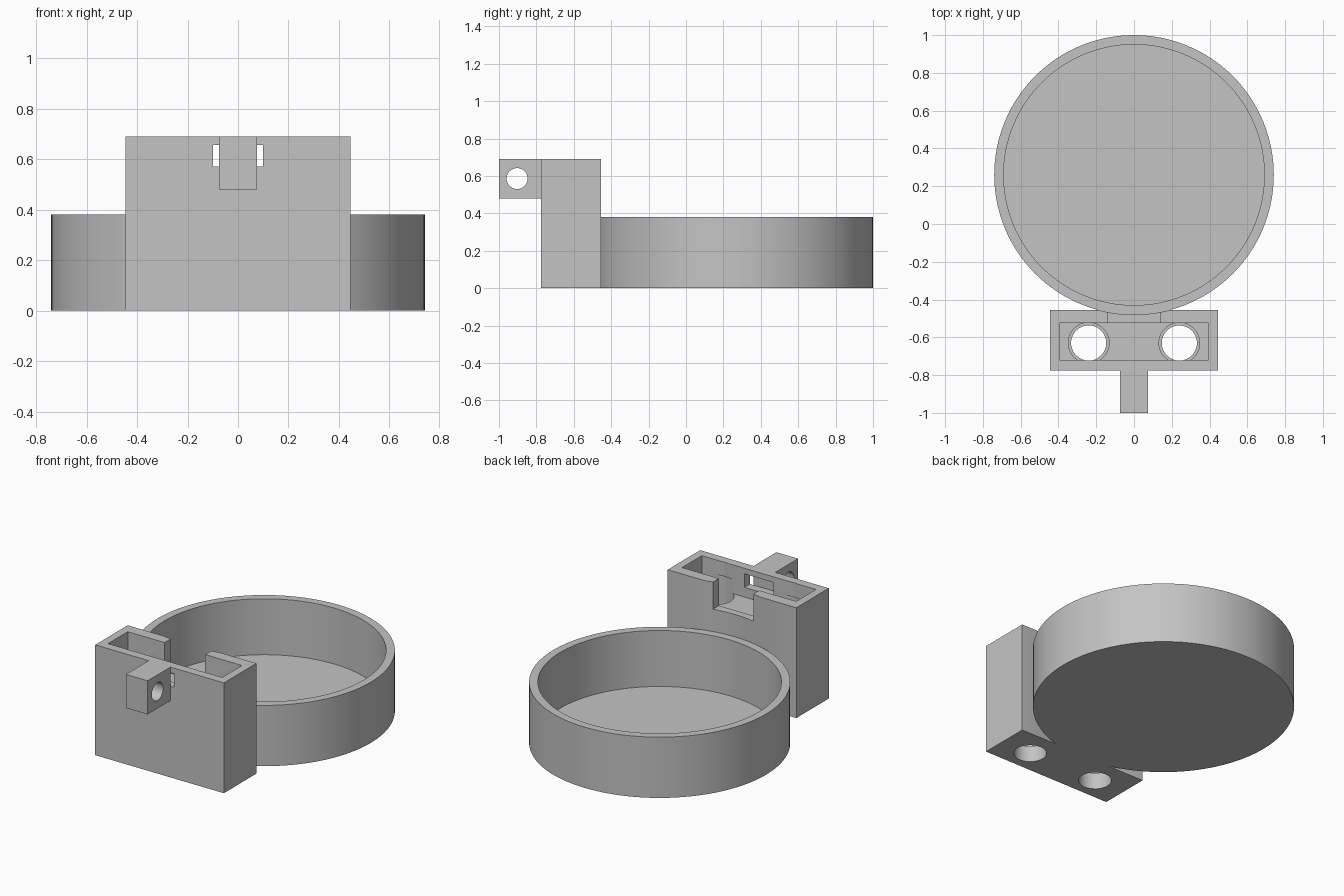
import bpy, bmesh, math
from mathutils import Matrix

if "Cube" in bpy.data.objects:
    bpy.data.objects.remove(bpy.data.objects["Cube"])

grey = bpy.data.materials.new("plain grey")
grey.diffuse_color = (0.55, 0.55, 0.55, 1)
grey.use_nodes = True
grey.node_tree.nodes["Principled BSDF"].inputs["Base Color"].default_value = grey.diffuse_color
CUP_Y, CUP_R, SEG = 0.26, 0.74, 128


def finish(name, bm):
    bmesh.ops.recalc_face_normals(bm, faces=bm.faces)
    mesh = bpy.data.meshes.new(name)
    bm.to_mesh(mesh)
    bm.free()
    mesh.materials.append(grey)
    ob = bpy.data.objects.new(name, mesh)
    bpy.context.collection.objects.link(ob)
    return ob


def box(name, x0, x1, y0, y1, z0, z1):
    bm = bmesh.new()
    m = Matrix.Translation(((x0 + x1) / 2, (y0 + y1) / 2, (z0 + z1) / 2))
    bmesh.ops.create_cube(bm, size=1, matrix=m @ Matrix.Diagonal((x1 - x0, y1 - y0, z1 - z0, 1)))
    return finish(name, bm)


def cylinder(name, r, depth, loc, seg=48, axis='Z'):
    bm = bmesh.new()
    m = Matrix.Translation(loc)
    if axis == 'X':
        m = m @ Matrix.Rotation(math.pi / 2, 4, 'Y')
    bmesh.ops.create_cone(bm, cap_ends=True, segments=seg, radius1=r, radius2=r, depth=depth, matrix=m)
    return finish(name, bm)


def cut(target, cutter):
    mod = target.modifiers.new("cut", 'BOOLEAN')
    mod.operation, mod.solver, mod.object = 'DIFFERENCE', 'EXACT', cutter
    bpy.context.view_layer.objects.active = target
    bpy.ops.object.modifier_apply(modifier=mod.name)
    bpy.data.objects.remove(cutter)


# round open cup with a thin floor
cup = cylinder("cup", CUP_R, 0.38, (0, CUP_Y, 0.19), SEG)
cut(cup, cylinder("cup_hollow", 0.69, 1, (0, CUP_Y, 0.53), SEG))

# housing block, scooped at the back to fit the cup
housing = box("housing", -0.445, 0.445, -0.775, -0.455, 0, 0.69)
cut(housing, cylinder("cup_clearance", CUP_R, 2, (0, CUP_Y, 0.4), SEG))
# shallow pocket, rear slot and front window
cut(housing, box("pocket", -0.395, 0.395, -0.72, -0.525, 0.51, 0.8))
cut(housing, box("slot", -0.14, 0.14, -0.6, -0.4, 0.52, 0.8))
cut(housing, box("window", -0.1, 0.1, -0.85, -0.65, 0.57, 0.655))
# stepped vertical bores
for s in (-1, 1):
    cut(housing, cylinder("bore", 0.093, 2, (s * 0.24, -0.63, 0.3)))
    cut(housing, cylinder("wide_bore", 0.108, 0.5, (s * 0.24, -0.63, 0.35)))

# front lug with a cross hole
lug = box("lug", -0.075, 0.075, -1, -0.775, 0.48, 0.69)
cut(lug, cylinder("lug_hole", 0.056, 1, (0, -0.903, 0.586), 32, 'X'))

# smooth curved walls, crisp edges
for ob in (cup, housing, lug):
    bpy.ops.object.select_all(action='DESELECT')
    ob.select_set(True)
    bpy.context.view_layer.objects.active = ob
    bpy.ops.object.shade_smooth_by_angle(angle=math.radians(30))
